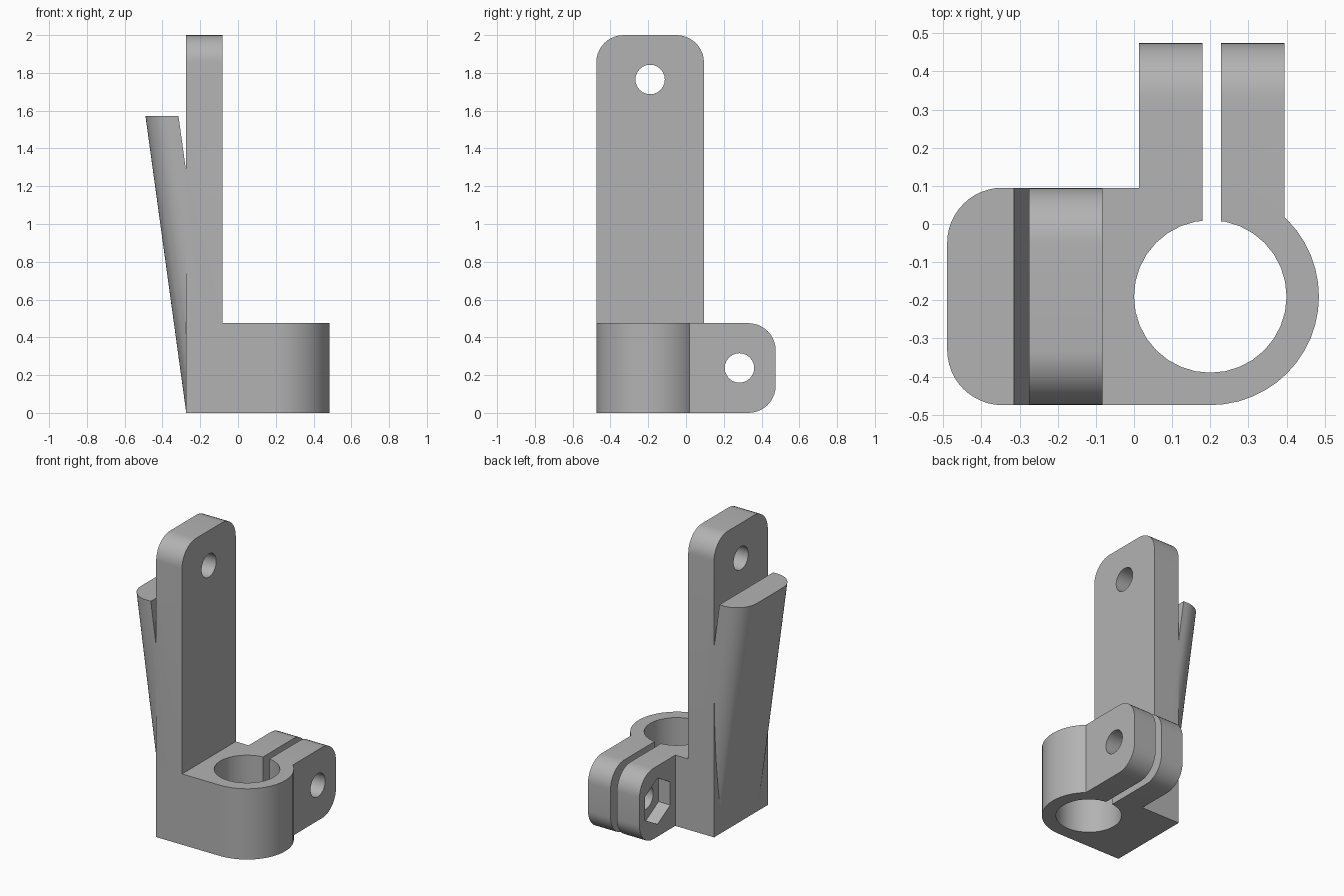
import bpy, bmesh
from math import sin, cos, pi, radians
from mathutils import Vector

old = bpy.data.objects.get("Cube")
if old:
    bpy.data.objects.remove(old, do_unlink=True)

grey = bpy.data.materials.new("plain grey")
grey.use_nodes = True
grey.diffuse_color = (0.45, 0.45, 0.45, 1)
grey.node_tree.nodes["Principled BSDF"].inputs["Base Color"].default_value = grey.diffuse_color


def arc(cx, cy, r, a0, a1, n):
    """Points on an arc, angles in degrees."""
    angles = [radians(a0 + (a1 - a0) * i / n) for i in range(n + 1)]
    return [(cx + r * cos(a), cy + r * sin(a)) for a in angles]


def circle(cx, cy, r, n, start=0):
    return arc(cx, cy, r, start, start + 360, n)[:-1]


def prism(name, profile, axis, lo, hi, shift=(0, 0, 0)):
    """Extrude a profile along x (profile in y, z) or z (profile in x, y)."""
    bm = bmesh.new()
    place = (lambda p: (lo, *p)) if axis == "x" else (lambda p: (*p, lo))
    face = bm.faces.new([bm.verts.new(place(p)) for p in profile])
    top = bmesh.ops.extrude_face_region(bm, geom=[face])["geom"]
    step = Vector((hi - lo, 0, 0) if axis == "x" else (0, 0, hi - lo)) + Vector(shift)
    bmesh.ops.translate(bm, vec=step, verts=[g for g in top if isinstance(g, bmesh.types.BMVert)])
    bmesh.ops.recalc_face_normals(bm, faces=bm.faces)
    mesh = bpy.data.meshes.new(name)
    bm.to_mesh(mesh)
    bm.free()
    mesh.materials.append(grey)
    obj = bpy.data.objects.new(name, mesh)
    bpy.context.collection.objects.link(obj)
    return obj


def combine(body, tool, operation):
    """Apply a boolean and remove the helper."""
    tool.hide_render = True
    bpy.context.view_layer.objects.active = body
    mod = body.modifiers.new(operation, "BOOLEAN")
    mod.operation, mod.object, mod.solver = operation, tool, "EXACT"
    bpy.ops.object.modifier_apply(modifier=mod.name)
    bpy.data.objects.remove(tool, do_unlink=True)


BACK, FRONT, MID = 0.095, -0.475, -0.19     # body limits and middle in y
LEFT, PLATE = -0.275, -0.083                # plate limits in x
RING, HEIGHT, R = 0.2, 0.475, 0.145         # ring centre, clamp height, corner radius

# Clamp block with a rounded end
outline = [(LEFT, BACK), (LEFT, FRONT)] + arc(RING, MID, 0.285, -90, 90, 24)
body = prism("clamp_bracket", outline, "z", 0, HEIGHT)

# Upright plate with rounded top corners
plate = [(FRONT, 0), (BACK, 0)] + arc(BACK - R, 2 - R, R, 0, 90, 10) + arc(FRONT + R, 2 - R, R, 90, 180, 10)
combine(body, prism("upright_plate", plate, "x", LEFT, PLATE), "UNION")

# Leaning rounded pad behind the plate, sinking into it towards the base
pad = [(-0.1, FRONT), (-0.1, BACK)]
pad += arc(LEFT + R, BACK - R, R, 90, 180, 12) + arc(LEFT + R, FRONT + R, R, 180, 270, 12)
pad = [(x + 0.001, y) for x, y in pad]
combine(body, prism("leaning_pad", pad, "z", 0, 1.572, (-0.216, 0, 0)), "UNION")

# Clamp ears, first as one block
ear = [(MID, 0), *arc(HEIGHT - R, R, R, -90, 0, 10), *arc(HEIGHT - R, HEIGHT - R, R, 0, 90, 10), (MID, HEIGHT)]
combine(body, prism("clamp_ears", ear, "x", 0.013, 0.395), "UNION")

# Ring bore, slot between the ears, bolt holes and nut pocket
slot = [(0.18, MID), (0.228, MID), (0.228, 0.6), (0.18, 0.6)]
cutters = [
    prism("ring_bore", circle(RING, MID, 0.2, 32), "z", -0.1, 0.6),
    prism("ear_slot", slot, "z", -0.1, 0.6),
    prism("ear_bolt_hole", circle(0.283, 0.238, 0.078, 24), "x", -0.05, 0.5),
    prism("plate_bolt_hole", circle(MID, 1.765, 0.078, 24), "x", -0.4, 0.1),
    prism("nut_pocket", circle(0.283, 0.238, 0.155, 6, 90), "x", -0.05, 0.1),
]
for cutter in cutters:
    combine(body, cutter, "DIFFERENCE")

# Smooth curves, sharp edges
bpy.ops.object.select_all(action="DESELECT")
body.select_set(True)
bpy.context.view_layer.objects.active = body
bpy.ops.object.shade_smooth_by_angle(angle=radians(30))
